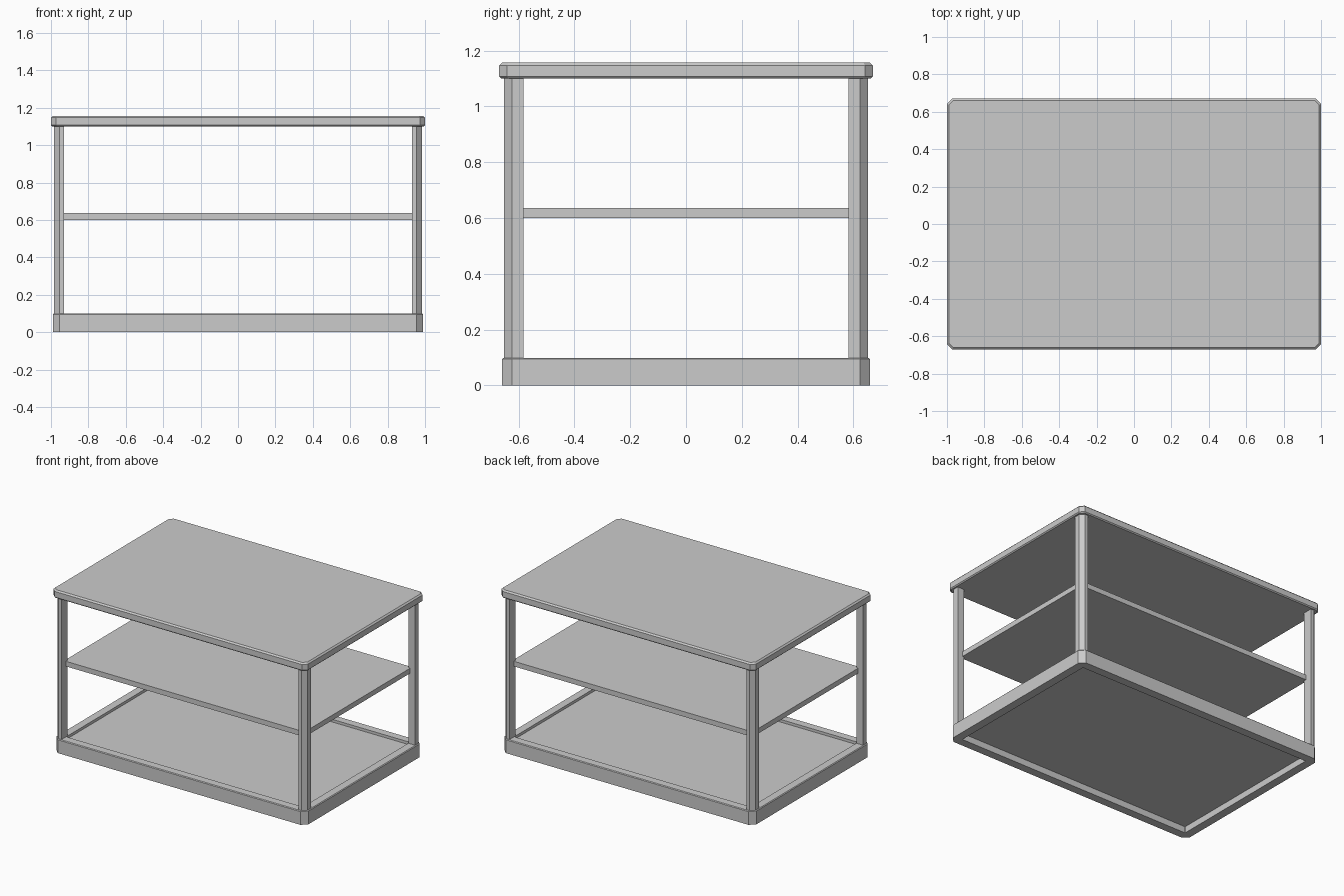
import bpy, bmesh

if "Cube" in bpy.data.objects:
    bpy.data.objects.remove(bpy.data.objects["Cube"])

grey = bpy.data.materials.new("light_grey")
grey.diffuse_color = (0.6, 0.6, 0.6, 1)
grey.use_nodes = True
grey.node_tree.nodes["Principled BSDF"].inputs["Base Color"].default_value = grey.diffuse_color


def finish(name, bm):
    bmesh.ops.recalc_face_normals(bm, faces=bm.faces[:])
    mesh = bpy.data.meshes.new(name)
    bm.to_mesh(mesh)
    bm.free()
    mesh.materials.append(grey)
    obj = bpy.data.objects.new(name, mesh)
    bpy.context.collection.objects.link(obj)
    return obj


def outline(hx, hy, cut):
    """Rectangle with clipped corners."""
    if cut == 0:
        return [(-hx, -hy), (hx, -hy), (hx, hy), (-hx, hy)]
    return [(-hx + cut, -hy), (hx - cut, -hy), (hx, -hy + cut), (hx, hy - cut),
            (hx - cut, hy), (-hx + cut, hy), (-hx, hy - cut), (-hx, -hy + cut)]


def stack(name, loops, closed_ring=False):
    """Join (points, z) loops with side faces; cap the ends or close into a ring."""
    bm = bmesh.new()
    rows = [[bm.verts.new((x, y, z)) for x, y in pts] for pts, z in loops]
    pairs = list(zip(rows, rows[1:]))
    if closed_ring:
        pairs.append((rows[-1], rows[0]))
    else:
        bm.faces.new(rows[0])
        bm.faces.new(rows[-1])
    for a, b in pairs:
        n = len(a)
        for i in range(n):
            j = (i + 1) % n
            bm.faces.new((a[i], a[j], b[j], b[i]))
    return finish(name, bm)


# Base frame: open ring with clipped outer corners and a softened top edge
BX, BY, W = 0.99, 0.66, 0.06
inner = outline(BX - W, BY - W, 0.006)
stack("base_frame", [
    (outline(BX, BY, 0.036), 0.0),
    (outline(BX, BY, 0.036), 0.094),
    (outline(BX - 0.005, BY - 0.005, 0.034), 0.099),
    (inner, 0.099),
    (inner, 0.0)], closed_ring=True)

# Bottom panel recessed inside the frame
panel = outline(BX - W, BY - W, 0)
stack("bottom_panel", [(panel, 0.045), (panel, 0.08)])

# Middle shelf
shelf = outline(0.945, 0.603, 0)
stack("middle_shelf", [(shelf, 0.60), (shelf, 0.636)])

# Corner posts with the outer edge clipped
x0, x1, y0, y1, c = 0.93, 0.983, 0.583, 0.652, 0.028
section = [(x0, y0), (x1, y0), (x1, y1 - c), (x1 - c, y1), (x0, y1)]
for sx, side in ((-1, "left"), (1, "right")):
    for sy, end in ((-1, "front"), (1, "back")):
        pts = [(sx * x, sy * y) for x, y in section]
        stack(f"{end}_{side}_post", [(pts, 0.098), (pts, 1.102)])

# Table top with clipped corners and bevelled rims
stack("table_top", [
    (outline(0.993, 0.663, 0.026), 1.10),
    (outline(1.0, 0.67, 0.028), 1.107),
    (outline(1.0, 0.67, 0.028), 1.147),
    (outline(0.99, 0.66, 0.024), 1.157)])
